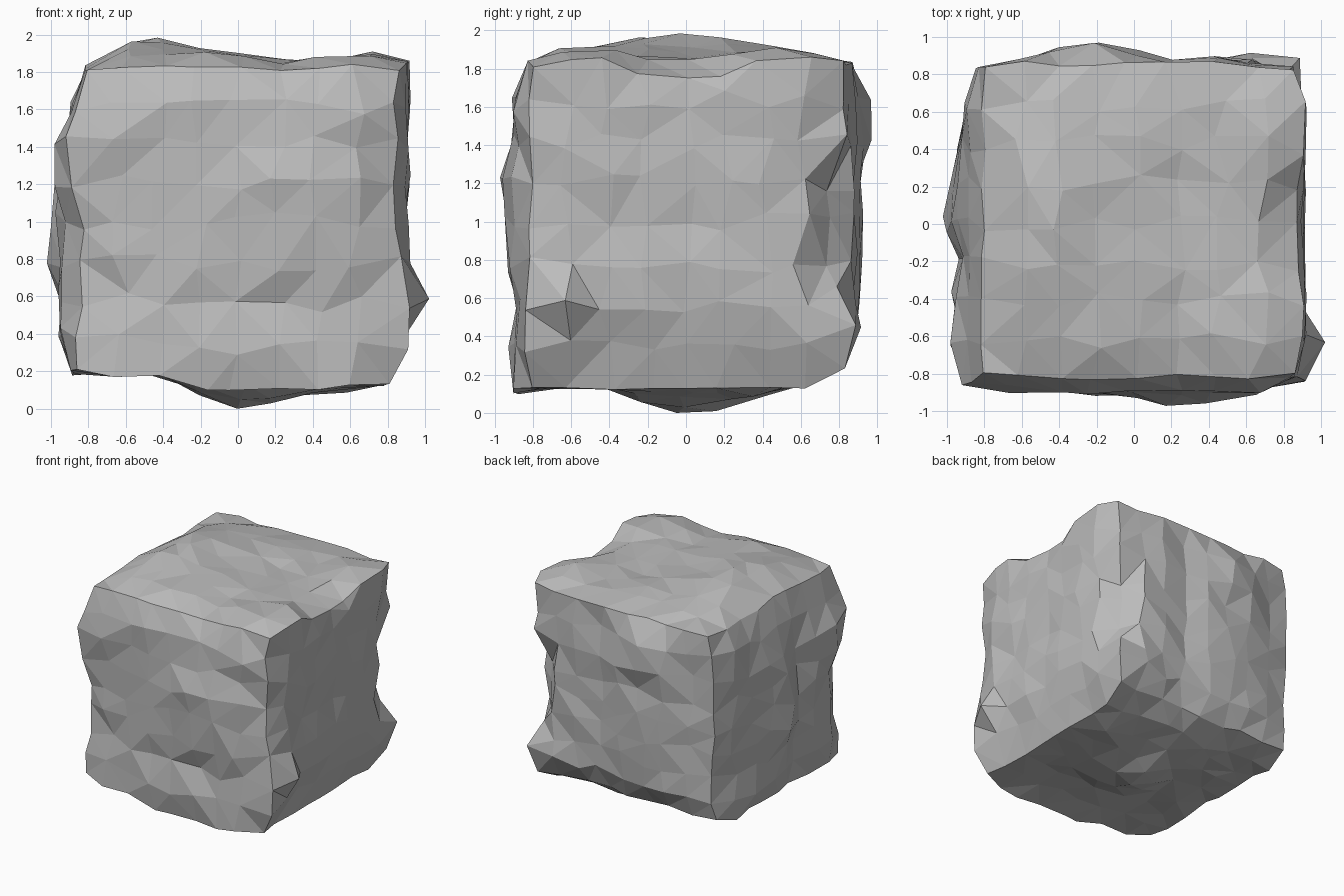
import bpy
import bmesh
import random
from mathutils import Vector

random.seed(11)
CELLS = 8
MIDDLE = Vector((0, 0, 1))

# Outline reach in hundredths at nine stations, one list per outline side.
# Key: side of the block, then the axis along which the stations run.
REACH = {
    ("left", "z"): [88, 97, 97, 99, 100, 99, 96, 91, 81],
    ("right", "z"): [80, 88, 97, 93, 92, 93, 93, 94, 92],
    ("left", "y"): [84, 96, 99, 93, 100, 98, 97, 93, 84],
    ("right", "y"): [85, 98, 95, 93, 93, 93, 94, 94, 84],
    ("front", "x"): [80, 88, 91, 93, 93, 96, 95, 93, 82],
    ("back", "x"): [83, 89, 94, 96, 92, 89, 91, 89, 83],
    ("front", "z"): [89, 94, 90, 94, 95, 96, 91, 92, 82],
    ("back", "z"): [80, 92, 92, 94, 94, 93, 96, 96, 86],
    ("top", "x"): [82, 95, 97, 93, 91, 88, 89, 92, 85],
    ("top", "y"): [83, 92, 93, 95, 97, 96, 93, 90, 83],
    ("bottom", "x"): [81, 84, 84, 93, 100, 95, 94, 93, 88],
    ("bottom", "y"): [89, 89, 89, 94, 100, 98, 93, 88, 76],
}
SIDES = {"x": ("left", "right"), "y": ("front", "back"), "z": ("bottom", "top")}
AXES = "xyz"

# Broken edges: plane normal, plane distance, axis along the edge, its range
CHIPS = [
    (Vector((0.73, 0.69, 0)), 1.08, 2, (-0.45, 0.35)),
    (Vector((0.49, 0, 0.87)), 1.1, 1, (-0.3, 0.3)),
]

# Knobs standing out of the stone: place, push, radius
KNOBS = [
    ((-0.85, -0.8, 0.38), (-0.07, -0.06, 0), 0.4),
    ((-0.85, -0.8, -0.65), (-0.03, -0.04, 0), 0.35),
    ((0.88, -0.75, -0.48), (0.08, -0.04, 0), 0.35),
    ((0.85, 0.82, -0.55), (0.06, 0.07, 0), 0.35),
    ((-0.97, 0, -0.1), (-0.04, 0, 0), 0.35),
    ((0, 0, -0.97), (0, 0, -0.04), 0.4),
    ((-0.5, 0, 0.95), (0, 0, 0.04), 0.45),
    ((-0.24, 0.93, 0.5), (0, 0.03, 0), 0.4),
    ((0.24, -0.93, 0.2), (0, -0.03, 0), 0.4),
]


def reach(axis, point):
    """Distance of the surface from the middle along one axis."""
    side = SIDES[axis][1 if point[AXES.index(axis)] > 0 else 0]
    limits = []
    for i, other in enumerate(AXES):
        if other != axis:
            station = round((point[i] + 1) * CELLS / 2)
            limits.append(REACH[side, other][station] / 100)
    return min(limits)


def weather(point):
    """Move a point of the plain cube to the rough stone surface."""
    shaped = Vector([point[i] * reach(a, point) for i, a in enumerate(AXES)])
    for normal, distance, along, (low, high) in CHIPS:
        if low < shaped[along] < high:
            shaped -= normal * max(0, normal.dot(shaped) - distance)
    moved = shaped.copy()
    for place, push, radius in KNOBS:
        near = max(0, 1 - (shaped - Vector(place)).length / radius)
        moved += Vector(push) * min(1, near * 1.5)
    # Flat faces sink a little and ripple; points also slide along them
    outer = [abs(value) > 0.99 for value in point]
    sink = 0.025 if sum(outer) == 1 else 0.005
    for i in range(len(AXES)):
        if outer[i]:
            inset = sink + random.uniform(-0.018, 0.018)
            moved[i] -= inset if point[i] > 0 else -inset
        else:
            moved[i] += random.uniform(-0.05, 0.05)
    moved += MIDDLE
    moved.z = max(moved.z, 0)
    return moved


def stone_material():
    mat = bpy.data.materials.new("stone grey")
    colour = (0.5, 0.5, 0.5, 1)
    mat.use_nodes = True
    mat.diffuse_color = colour
    shader = next(n for n in mat.node_tree.nodes if n.type == "BSDF_PRINCIPLED")
    shader.inputs["Base Color"].default_value = colour
    return mat


# Remove the default cube
default = bpy.data.objects.get("Cube")
if default:
    bpy.data.objects.remove(default, do_unlink=True)

# Rough cubic boulder with flat, irregular facets
bm = bmesh.new()
bmesh.ops.create_cube(bm, size=2)
bmesh.ops.subdivide_edges(bm, edges=bm.edges[:], cuts=CELLS - 1, use_grid_fill=True)
for vert in bm.verts:
    vert.co = weather(vert.co.copy())
bmesh.ops.triangulate(bm, faces=bm.faces[:], quad_method="SHORT_EDGE")
bmesh.ops.recalc_face_normals(bm, faces=bm.faces[:])

mesh = bpy.data.meshes.new("boulder")
bm.to_mesh(mesh)
bm.free()
mesh.materials.append(stone_material())
boulder = bpy.data.objects.new("boulder", mesh)
bpy.context.collection.objects.link(boulder)
